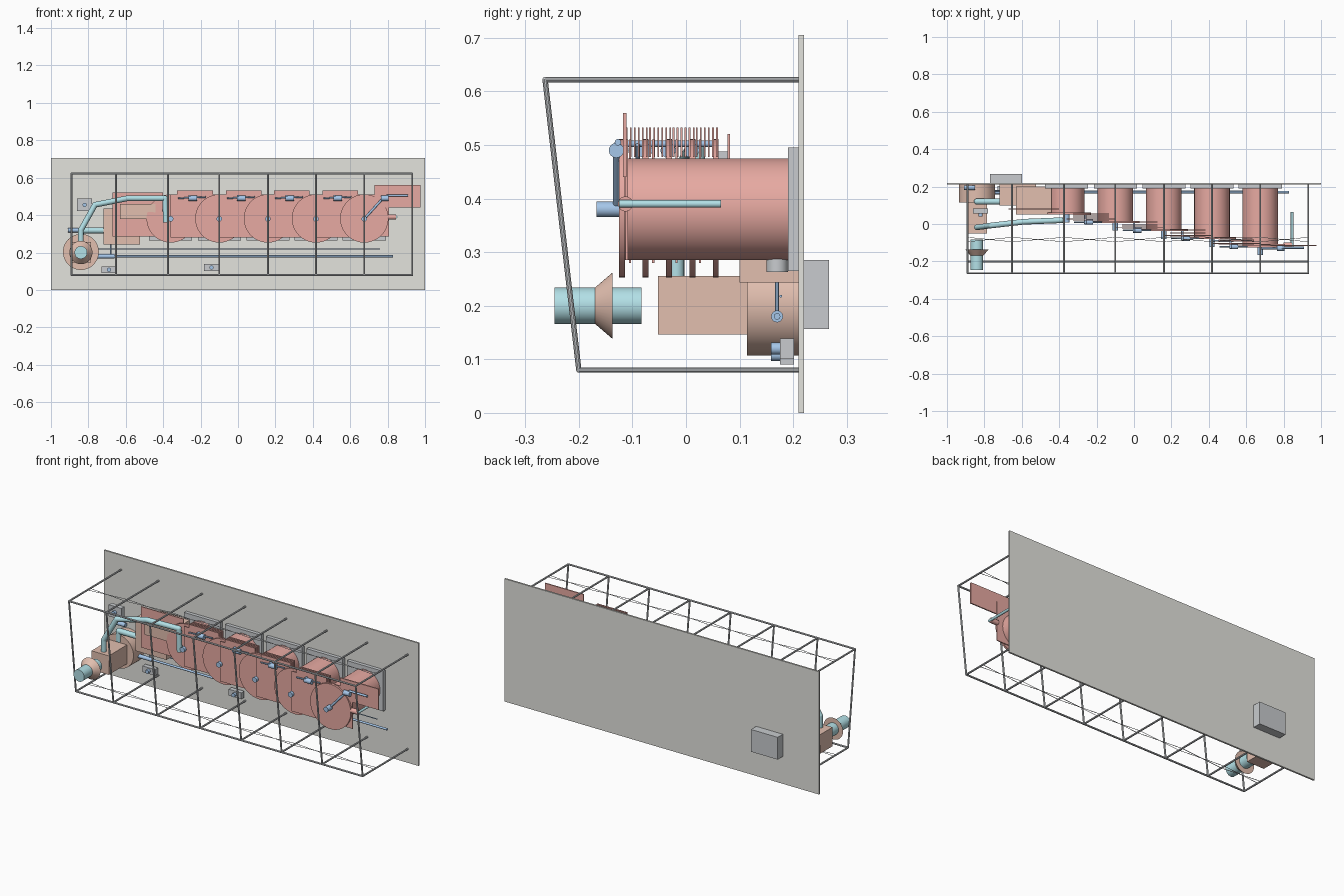
import bpy, bmesh
from mathutils import Vector

if "Cube" in bpy.data.objects:
    bpy.data.objects.remove(bpy.data.objects["Cube"])


def material(name, r, g, b):
    m = bpy.data.materials.new(name)
    m.diffuse_color = (r, g, b, 1)
    m.use_nodes = True
    m.node_tree.nodes["Principled BSDF"].inputs["Base Color"].default_value = m.diffuse_color
    return m


RED = material("red", 0.80, 0.40, 0.36)
TAN = material("tan", 0.76, 0.52, 0.43)
CYAN = material("cyan", 0.45, 0.75, 0.80)
BLUE = material("blue", 0.38, 0.57, 0.82)
STONE = material("stone", 0.77, 0.77, 0.73)
STEEL = material("steel", 0.58, 0.60, 0.62)


def finish(name, bm, mat, smooth=False):
    bmesh.ops.recalc_face_normals(bm, faces=bm.faces)
    me = bpy.data.meshes.new(name)
    bm.to_mesh(me)
    bm.free()
    ob = bpy.data.objects.new(name, me)
    bpy.context.collection.objects.link(ob)
    me.materials.append(mat)
    if smooth:
        bpy.ops.object.select_all(action='DESELECT')
        ob.select_set(True)
        bpy.context.view_layer.objects.active = ob
        bpy.ops.object.shade_smooth_by_angle()
    return ob


def box(name, x, y, z, mat):
    """Box from (min, max) ranges."""
    bm = bmesh.new()
    bmesh.ops.create_cube(bm, size=1)
    for v in bm.verts:
        for i, (a, b) in enumerate((x, y, z)):
            v.co[i] = (a + b) / 2 + v.co[i] * (b - a)
    return finish(name, bm, mat)


def add_rod(bm, a, b, r1, r2=None, sides=32):
    a, b = Vector(a), Vector(b)
    d = b - a
    m = d.to_track_quat('Z', 'Y').to_matrix().to_4x4()
    m.translation = (a + b) / 2
    bmesh.ops.create_cone(bm, cap_ends=True, segments=sides, radius1=r1,
                          radius2=r1 if r2 is None else r2, depth=d.length, matrix=m)


def rod(name, a, b, r1, mat, r2=None, sides=32):
    bm = bmesh.new()
    add_rod(bm, a, b, r1, r2, sides)
    return finish(name, bm, mat, True)


def pipe(name, pts, r, mat, sides=16):
    """Straight pipe runs with ball joints at the bends."""
    bm = bmesh.new()
    for a, b in zip(pts, pts[1:]):
        add_rod(bm, a, b, r, sides=sides)
    for p in pts[1:-1]:
        res = bmesh.ops.create_uvsphere(bm, u_segments=sides, v_segments=8, radius=r)
        bmesh.ops.translate(bm, verts=res['verts'], vec=p)
    return finish(name, bm, mat, True)


# wall panel and rear junction box
box("wall_panel", (-1, 1), (0.21, 0.22), (0, 0.705), STONE)
box("rear_box", (-0.77, -0.60), (0.22, 0.267), (0.157, 0.285), STEEL)

# guard frame: ribs and long rails of round bar
ribs = [-0.89, -0.652, -0.375, -0.10, 0.16, 0.417, 0.675, 0.932]
for x in ribs:
    pipe("frame_rib", [(x, 0.21, 0.622), (x, -0.263, 0.622), (x, -0.2, 0.08),
                       (x, 0.21, 0.08)], 0.005, STEEL, 10)
for y, z in ((-0.263, 0.622), (-0.2, 0.08)):
    rod("frame_rail", (ribs[0], y, z), (ribs[-1], y, z), 0.005, STEEL, sides=10)
# thin crossed wires between the ribs
for z in (0.622, 0.08):
    for a, b in zip(ribs, ribs[1:]):
        for s in (-1, 1):
            rod("brace_wire", (a, -0.083 + 0.012 * s, z), (b, -0.083 - 0.012 * s, z),
                0.0015, STEEL, sides=6)

# row of tanks, each longer than the previous
tanks = [-0.36, -0.10, 0.16, 0.417, 0.675]
fronts = [0.05 - 0.0437 * i for i in range(5)]
for x, f in zip(tanks, fronts):
    rod("tank_body", (x, 0.19, 0.38), (x, f + 0.006, 0.38), 0.095, RED, sides=64)
    rod("tank_flange", (x, f + 0.011, 0.382), (x, f, 0.382), 0.129, RED, sides=64)
    box("tank_base_plate", (x - 0.115, x + 0.115), (0.19, 0.21), (0.265, 0.495), STEEL)
    rod("tank_cap", (x, f, 0.38), (x, f - 0.042, 0.38), 0.0145, BLUE)

# coupling plates and cooling fins in the gaps between tanks
for i in range(4):
    c = (tanks[i] + tanks[i + 1]) / 2
    f = fronts[i + 1]
    box("coupling_plate", (c - 0.13, c + 0.13), (f + 0.018, f + 0.022), (0.28, 0.51), RED)
    bm = bmesh.new()
    for k in range(6):
        r = bmesh.ops.create_cube(bm, size=1)
        for v in r['verts']:
            v.co = Vector((c + v.co.x * 0.19, f + 0.014 + k * 0.0075 + v.co.y * 0.003,
                           0.505 + v.co.z * 0.055))
    finish("cooling_fins", bm, RED)
    # small valve above each gap
    rod("valve_body", (c - 0.035, f + 0.004, 0.49), (c + 0.01, f + 0.004, 0.49), 0.014, BLUE)
    rod("valve_stem", (c - 0.03, f - 0.006, 0.502), (c - 0.03, f + 0.045, 0.502), 0.006, BLUE)
    rod("valve_link", (c - 0.09, f + 0.004, 0.49), (c + 0.06, f + 0.004, 0.497), 0.004, BLUE)

# end plates and fittings at the right
box("end_plate", (0.73, 0.975), (-0.118, -0.111), (0.44, 0.56), RED)
box("end_coupling_plate", (0.675, 0.808), (-0.113, -0.108), (0.285, 0.51), RED)
rod("end_valve", (0.765, -0.13, 0.49), (0.805, -0.13, 0.49), 0.014, BLUE)
pipe("end_feed", [(0.675, -0.13, 0.38), (0.775, -0.13, 0.49), (0.80, -0.127, 0.505),
                  (0.91, -0.127, 0.505)], 0.006, BLUE)
rod("inner_feed", (0.417, -0.09, 0.38), (0.53, -0.09, 0.50), 0.004, BLUE, sides=12)
rod("outlet_stub", (0.80, -0.113, 0.39), (0.845, -0.113, 0.39), 0.014, RED)
rod("outlet_pipe", (0.845, -0.125, 0.39), (0.845, 0.065, 0.39), 0.007, CYAN)

# housings at the left of the first tank
box("lower_housing", (-0.72, -0.525), (0.10, 0.21), (0.243, 0.435), TAN)
box("upper_housing", (-0.63, -0.44), (0.05, 0.20), (0.38, 0.46), TAN)
box("housing_plate", (-0.67, -0.40), (0.077, 0.082), (0.285, 0.52), RED)

# blower: drum, duct, cone and inlet tube
cx, cz = -0.84, 0.20
rod("blower_drum", (cx, 0.21, 0.203), (cx, 0.114, 0.203), 0.096, TAN, sides=48)
box("blower_duct", (cx - 0.055, cx + 0.055), (-0.052, 0.114), (0.146, 0.255), TAN)
rod("blower_cone", (cx, -0.137, cz), (cx, -0.172, cz), 0.062, TAN, 0.032, 48)
rod("inlet_tube", (cx, -0.083, cz), (cx, -0.245, cz), 0.034, CYAN, sides=48)

# air pipes from the blower to the first tank
pipe("upper_air_pipe", [(cx, -0.018, 0.25), (cx, -0.018, 0.32), (-0.765, -0.008, 0.455),
                        (-0.59, 0.012, 0.49), (-0.39, 0.02, 0.49), (-0.385, 0.02, 0.36)],
     0.015, CYAN)
pipe("lower_air_pipe", [(cx, 0.12, 0.26), (cx, 0.12, 0.318), (-0.45, 0.12, 0.318)],
     0.016, CYAN)

# supply lines along the bottom of the panel
rod("supply_line", (-0.70, 0.17, 0.18), (0.83, 0.17, 0.18), 0.006, BLUE)
rod("supply_end", (-0.75, 0.17, 0.18), (-0.66, 0.17, 0.18), 0.011, BLUE)
rod("return_line", (-0.80, 0.177, 0.218), (0.76, 0.177, 0.218), 0.0025, BLUE, sides=12)
pipe("drop_line", [(-0.68, 0.143, 0.285), (-0.68, 0.143, 0.247), (-0.68, 0.17, 0.247),
                   (-0.68, 0.17, 0.18)], 0.004, BLUE, 12)
rod("tank_drain", (0.675, 0.17, 0.30), (0.675, 0.17, 0.263), 0.02, STEEL)

# small control boxes with knobs
for x, y, z, h in ((-0.69, 0.175, 0.108, 0.035), (-0.142, 0.175, 0.12, 0.037),
                   (-0.82, 0.055, 0.455, 0.066)):
    box("control_box", (x - 0.04, x + 0.04), (y, y + 0.027), (z - h / 2, z + h / 2), STEEL)
    rod("control_knob", (x, y, z), (x, y - 0.016, z), 0.011, BLUE)
rod("wall_fitting", (-0.91, 0.195, 0.32), (-0.85, 0.195, 0.32), 0.012, BLUE)
